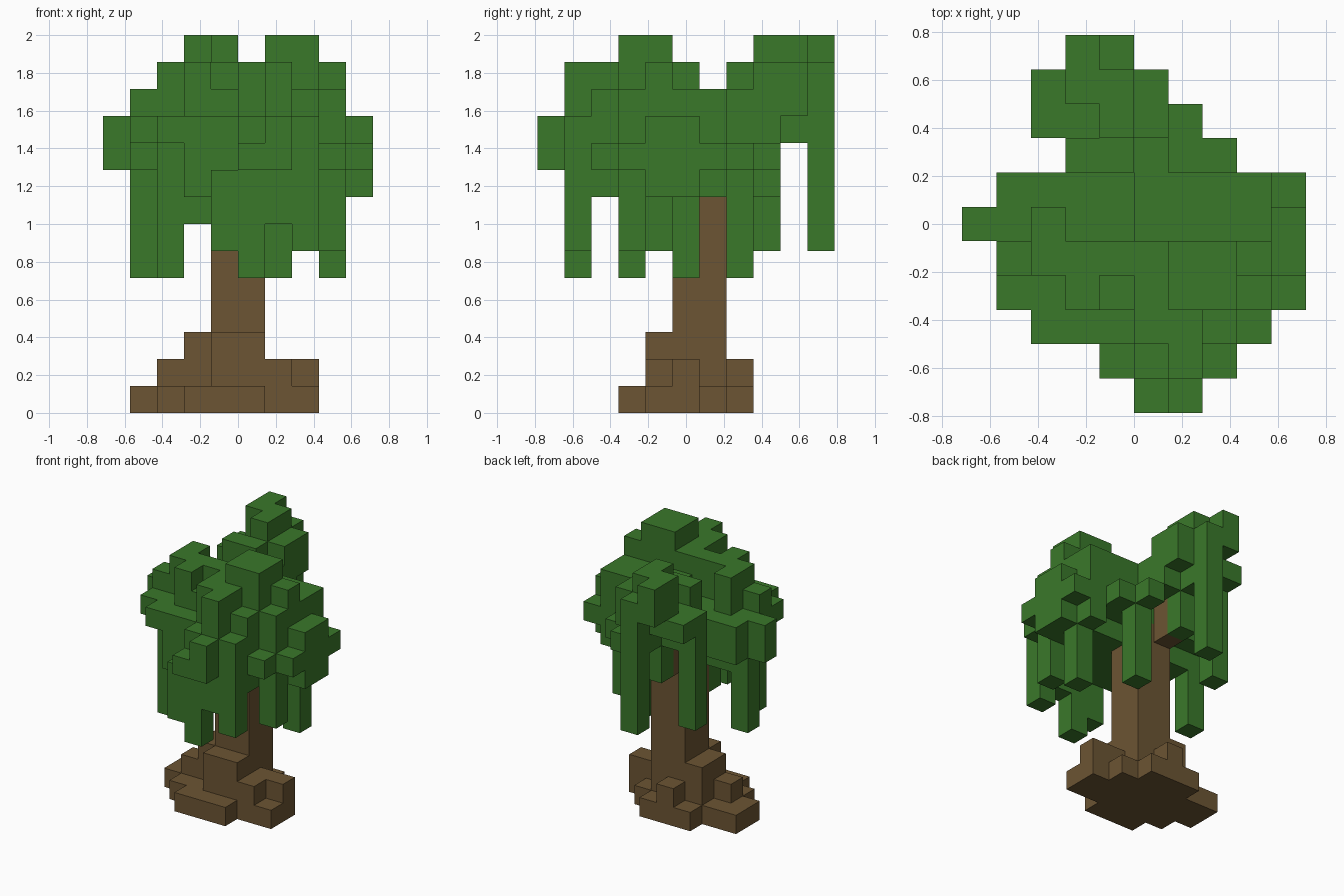
import bpy
import bmesh
import math
from mathutils import Vector

UNIT = 2 / 14            # edge of one block
ROWS = 11                # rows of blocks from front to back

if "Cube" in bpy.data.objects:
    bpy.data.objects.remove(bpy.data.objects["Cube"], do_unlink=True)


def make_material(name, colour):
    mat = bpy.data.materials.new(name)
    mat.use_nodes = True
    mat.diffuse_color = colour
    mat.node_tree.nodes["Principled BSDF"].inputs["Base Color"].default_value = colour
    return mat


def block_cells(boxes):
    """Fill boxes given as column, row and level ranges."""
    cells = set()
    for x0, x1, y0, y1, z0, z1 in boxes:
        cells.update((x, y, z) for x in range(x0, x1)
                     for y in range(y0, y1) for z in range(z0, z1))
    return cells


def make_blocks(name, cells, material):
    """Build the outer skin of a set of blocks and merge flat areas."""
    bm = bmesh.new()
    corners = {}

    def corner(point):
        key = tuple(round(c) for c in point)
        if key not in corners:
            x, y, z = key
            corners[key] = bm.verts.new((x * UNIT, (y - ROWS / 2) * UNIT, z * UNIT))
        return corners[key]

    for cell in cells:
        middle = Vector(cell) + Vector((0.5, 0.5, 0.5))
        for axis in range(3):
            for sign in (-1, 1):
                normal = Vector((0, 0, 0))
                normal[axis] = sign
                if tuple(round(c) for c in Vector(cell) + normal) in cells:
                    continue
                u = Vector((0, 0, 0))
                u[(axis + 1) % 3] = 0.5
                v = normal.cross(u)
                centre = middle + normal * 0.5
                bm.faces.new([corner(centre + a * u + b * v)
                              for a, b in ((-1, -1), (1, -1), (1, 1), (-1, 1))])
    bmesh.ops.dissolve_limit(bm, angle_limit=math.radians(1),
                             verts=bm.verts, edges=bm.edges)
    mesh = bpy.data.meshes.new(name)
    bm.to_mesh(mesh)
    bm.free()
    mesh.materials.append(material)
    obj = bpy.data.objects.new(name, mesh)
    bpy.context.collection.objects.link(obj)
    return obj


bark = make_material("bark brown", (0.150, 0.090, 0.033, 1))
leaf = make_material("leaf green", (0.042, 0.188, 0.023, 1))

# Trunk with a bent top and stepped roots
trunk = [
    (-1, 1, 5, 7, 0, 9),
    (-1, 0, 7, 8, 8, 10),
    (-1, 1, 4, 5, 1, 3),
    (-2, -1, 5, 7, 1, 3),
]
roots = [
    (-2, 1, 3, 4, 0, 1),
    (-3, 3, 4, 6, 0, 1),
    (-4, 2, 6, 7, 0, 1),
    (-4, -3, 5, 6, 0, 1),
    (-2, 1, 7, 8, 0, 1),
    (-3, -2, 5, 6, 1, 2),
    (1, 2, 4, 6, 1, 2),
    (2, 3, 5, 6, 1, 2),
    (-1, 0, 7, 8, 1, 2),
]
make_blocks("trunk_and_roots", block_cells(trunk + roots), bark)

# Main mass of the crown
crown = [
    (-3, 4, 3, 6, 8, 11),
    (-4, 4, 6, 7, 9, 11),
    (-4, -3, 4, 6, 9, 11),
    (-4, -3, 3, 4, 10, 11),
    (-2, 3, 2, 3, 8, 11),
    (-3, -2, 2, 3, 10, 11),
    (3, 4, 2, 3, 9, 10),
    (-5, -4, 5, 6, 9, 11),
    (4, 5, 4, 6, 8, 11),
    (4, 5, 3, 4, 9, 10),
    (4, 5, 6, 7, 9, 10),
    (3, 4, 6, 7, 8, 9),
    (-2, 4, 3, 4, 11, 12),
    (-4, 4, 4, 5, 11, 12),
    (0, 4, 5, 7, 11, 12),
    (-3, 1, 4, 5, 12, 13),
    (-3, -2, 5, 6, 11, 13),
    (-2, -1, 3, 4, 12, 13),
    (0, 1, 3, 4, 12, 13),
    (3, 4, 4, 5, 12, 13),
    (1, 3, 3, 5, 12, 14),
]

# Bulge at the front
front_bulge = [
    (-1, 0, 1, 2, 6, 9),
    (0, 2, 1, 2, 7, 11),
    (1, 2, 1, 2, 11, 13),
    (0, 2, 2, 3, 11, 13),
    (2, 3, 2, 3, 11, 12),
    (0, 2, 0, 1, 9, 10),
    (1, 2, 0, 1, 10, 11),
]

# Rising branch at the back
back_branch = [
    (-2, 1, 7, 8, 10, 12),
    (-2, 0, 7, 8, 12, 13),
    (1, 3, 7, 8, 9, 10),
    (1, 2, 8, 9, 9, 10),
    (-3, 0, 8, 9, 10, 12),
    (0, 1, 8, 9, 10, 13),
    (0, 1, 9, 10, 11, 13),
    (-3, -2, 9, 10, 11, 12),
    (-1, 0, 9, 10, 10, 11),
    (-2, 0, 9, 10, 11, 13),
    (-1, 0, 8, 10, 12, 14),
    (-2, -1, 9, 11, 12, 14),
]

# Hanging strands: column, row, bottom, top
strands = [
    (-4, 5, 5, 9), (-3, 3, 5, 9), (-2, 3, 7, 9), (-1, 4, 6, 9),
    (0, 1, 5, 9), (2, 1, 6, 11), (3, 3, 6, 9), (3, 5, 5, 9),
    (1, 7, 5, 10), (-1, 8, 8, 10), (-3, 8, 6, 12), (-1, 10, 6, 13),
]
hanging = [(x, x + 1, y, y + 1, low, high) for x, y, low, high in strands]

make_blocks("leaf_crown", block_cells(crown + front_bulge + back_branch + hanging), leaf)
